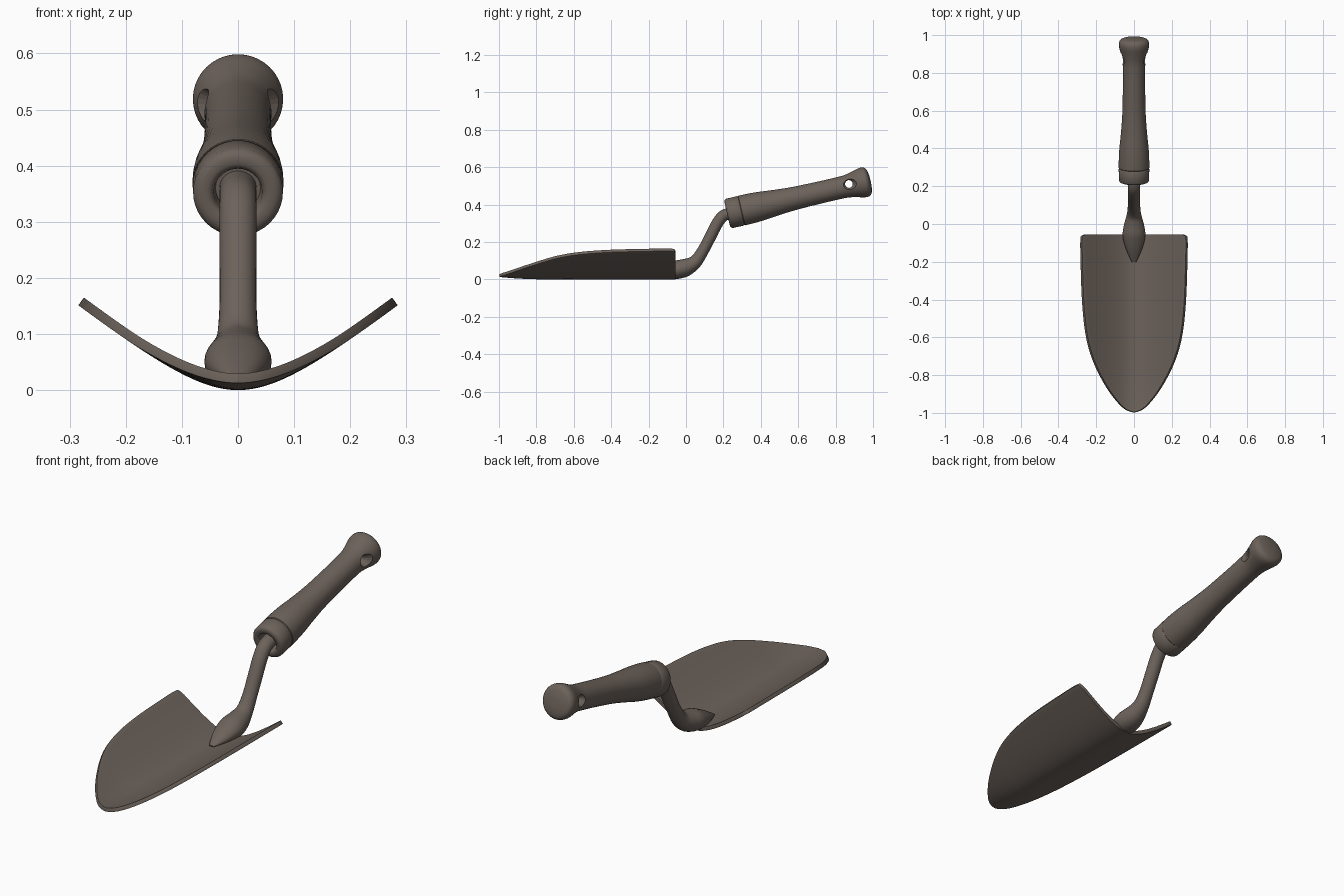
import bpy, bmesh, math
from mathutils import Vector, Matrix

if "Cube" in bpy.data.objects:
    bpy.data.objects.remove(bpy.data.objects["Cube"])

mat = bpy.data.materials.new("warm_grey_brown")
mat.diffuse_color = (0.150, 0.122, 0.104, 1)
mat.use_nodes = True
mat.node_tree.nodes["Principled BSDF"].inputs["Base Color"].default_value = mat.diffuse_color


def spline(pts, n):
    """Smooth curve through tuples of any length, n steps per span."""
    out = []
    for i in range(len(pts) - 1):
        q = [pts[max(0, min(len(pts) - 1, i + k))] for k in (-1, 0, 1, 2)]
        for s in range(n):
            t = s / n
            out.append([0.5 * (2 * b + (c - a) * t + (2 * a - 5 * b + 4 * c - d) * t * t
                        + (3 * b - a - 3 * c + d) * t ** 3) for a, b, c, d in zip(*q)])
    out.append(list(pts[-1]))
    return out


def make(name, rows, closed=False, caps=False):
    """Skin a list of equally long point rows into a mesh object."""
    bm = bmesh.new()
    vs = [[bm.verts.new(p) for p in r] for r in rows]
    n = len(rows[0])
    for a, b in zip(vs, vs[1:]):
        for j in range(n if closed else n - 1):
            k = (j + 1) % n
            bm.faces.new((a[j], a[k], b[k], b[j]))
    if caps:
        bm.faces.new(vs[0])
        bm.faces.new(vs[-1])
    bmesh.ops.recalc_face_normals(bm, faces=bm.faces)
    me = bpy.data.meshes.new(name)
    bm.to_mesh(me)
    bm.free()
    me.materials.append(mat)
    ob = bpy.data.objects.new(name, me)
    bpy.context.collection.objects.link(ob)
    return ob


def smooth(ob, deg=40):
    bpy.ops.object.select_all(action='DESELECT')
    ob.select_set(True)
    bpy.context.view_layer.objects.active = ob
    bpy.ops.object.shade_smooth_by_angle(angle=math.radians(deg))


def lathe(name, profile, seg=40):
    """Revolve (distance, radius) pairs about local z."""
    rows = [[(r * math.cos(2 * math.pi * j / seg), r * math.sin(2 * math.pi * j / seg), d)
             for j in range(seg)] for d, r in profile]
    return make(name, rows, True, True)


# Blade: curved trough that narrows to a rounded tip
outline = [(0.255, -0.055), (0.274, -0.06), (0.284, -0.08), (0.283, -0.2), (0.276, -0.4),
           (0.262, -0.55), (0.24, -0.66), (0.203, -0.76), (0.15, -0.86), (0.10, -0.93),
           (0.05, -0.98), (0.004, -0.998)]
rows = []
for w, y in spline(outline, 4):
    lift = 0.013 * max(0, (-0.75 - y) / 0.25) ** 2
    row = []
    for j in range(-16, 17):
        x = w * j / 16
        row.append((x, y, 0.8 * (math.sqrt(x * x + 0.0144) - 0.12) + lift))
    rows.append(row)
blade = make("blade", rows)
up = sum(p.normal.z for p in blade.data.polygons) > 0
if not up:
    blade.data.flip_normals()
sol = blade.modifiers.new("thickness", 'SOLIDIFY')
sol.thickness = 0.017
sol.offset = 1
bev = blade.modifiers.new("soft_rim", 'BEVEL')
bev.width = 0.004
bev.segments = 2
bev.limit_method = 'ANGLE'
bev.angle_limit = math.radians(50)
smooth(blade, 50)

# Shank: flared socket on the blade, then a cranked rod (y, z, half width, half height)
path = [(-0.20, 0.019, 0.012, 0.004), (-0.15, 0.030, 0.036, 0.022), (-0.10, 0.041, 0.053, 0.037),
        (-0.05, 0.051, 0.060, 0.049), (0.0, 0.064, 0.052, 0.047), (0.05, 0.094, 0.038, 0.036),
        (0.09, 0.152, 0.033, 0.031), (0.13, 0.228, 0.033, 0.031), (0.165, 0.296, 0.033, 0.031),
        (0.20, 0.340, 0.033, 0.031), (0.25, 0.357, 0.033, 0.031), (0.30, 0.368, 0.033, 0.031)]
c = spline(path, 4)
rows = []
for i, (y, z, rx, rz) in enumerate(c):
    a, b = c[max(i - 1, 0)], c[min(i + 1, len(c) - 1)]
    t = Vector((0, b[0] - a[0], b[1] - a[1])).normalized()
    nrm = Vector((0, -t.z, t.y))
    row = []
    for j in range(28):
        an = 2 * math.pi * j / 28
        p = Vector((rx * math.cos(an), y, z)) + nrm * rz * math.sin(an)
        p.z = max(p.z, 0.001)
        row.append(p)
    rows.append(row)
smooth(make("shank", rows, True, True), 50)

# Handle frame: local z runs along the grip
start, end = Vector((0, 0.220, 0.350)), Vector((0, 0.982, 0.526))
axis = (end - start).normalized()
frame = Matrix.Translation(start) @ Vector((0, 0, 1)).rotation_difference(axis).to_matrix().to_4x4()

# Ferrule: collar with a hollow mouth around the rod
ferrule = lathe("ferrule", [(0.045, 0.030), (0.045, 0.040), (0.012, 0.043), (0.003, 0.047),
                            (0, 0.054), (0, 0.066), (0.004, 0.075), (0.012, 0.080),
                            (0.072, 0.081), (0.077, 0.078), (0.077, 0.050)])
# Grip: waisted body with a domed knob
body = spline([(0.080, 0.081), (0.13, 0.0805), (0.19, 0.077), (0.26, 0.070), (0.36, 0.0625),
               (0.48, 0.0595), (0.60, 0.0590), (0.655, 0.061), (0.70, 0.070), (0.735, 0.079),
               (0.757, 0.080), (0.771, 0.074), (0.780, 0.060), (0.786, 0.030), (0.787, 0.004)], 4)
grip = lathe("grip", [(0.070, 0.050), (0.077, 0.078)] + body)

# Hanging hole with flared rims, cut sideways through the grip
cutter = lathe("hole_cutter", [(-0.10, 0.062), (-0.064, 0.034), (-0.054, 0.026), (-0.044, 0.0205),
                               (0.044, 0.0205), (0.054, 0.026), (0.064, 0.034), (0.10, 0.062)], 24)
cutter.data.transform(Matrix.Translation((0, 0.871, 0.510)) @ Matrix.Rotation(math.pi / 2, 4, 'Y'))
cutter.hide_render = True
for ob in (ferrule, grip):
    ob.data.transform(frame)
    smooth(ob, 45)
cut = grip.modifiers.new("hole", 'BOOLEAN')
cut.operation = 'DIFFERENCE'
cut.solver = 'EXACT'
cut.object = cutter
bpy.context.view_layer.objects.active = grip
bpy.ops.object.modifier_move_to_index(modifier="hole", index=0)
bpy.ops.object.modifier_apply(modifier="hole")
bpy.data.objects.remove(cutter)
